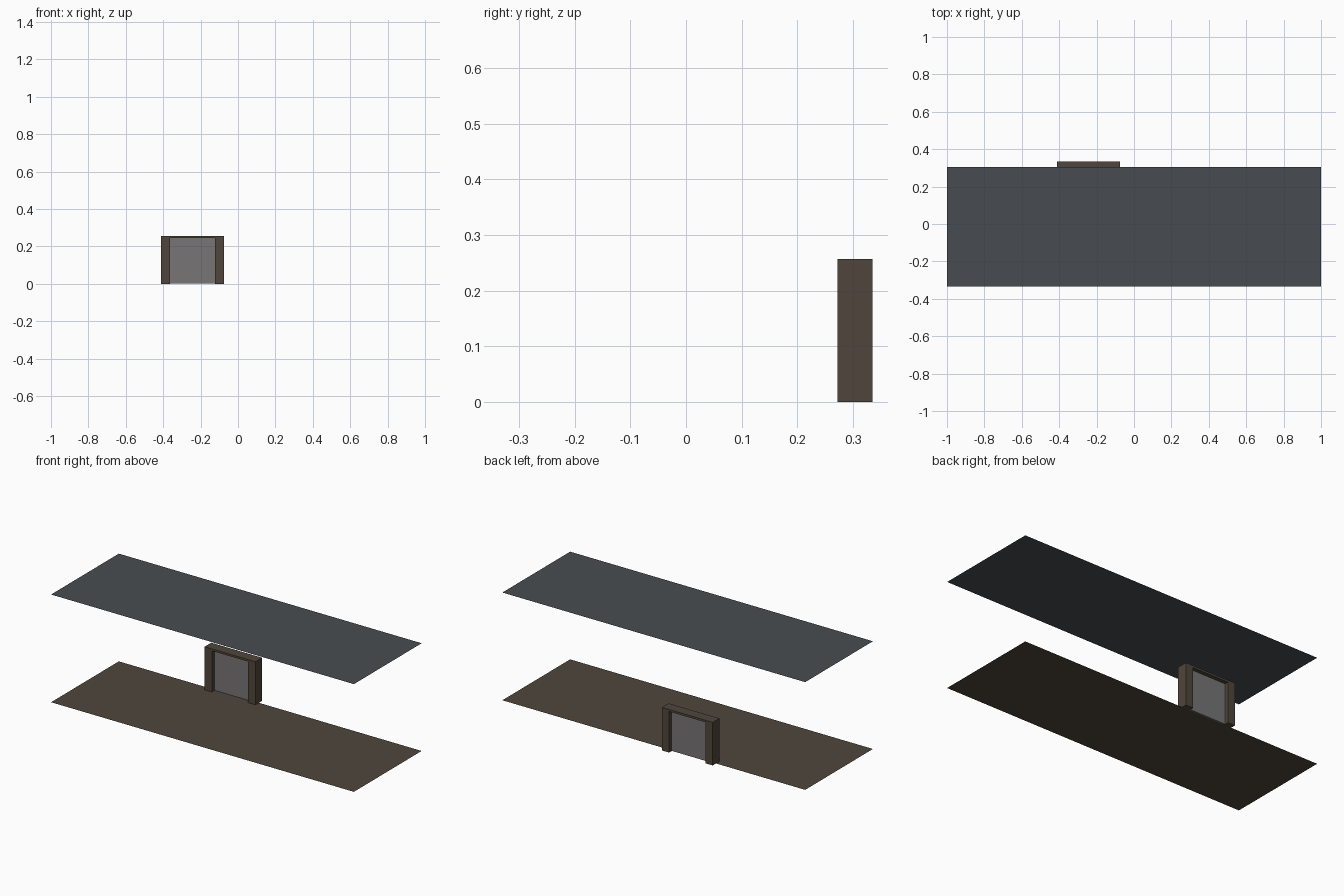
import bpy, bmesh

if "Cube" in bpy.data.objects:
    bpy.data.objects.remove(bpy.data.objects["Cube"])


def material(name, rgb):
    m = bpy.data.materials.new(name)
    m.diffuse_color = (*rgb, 1)
    m.use_nodes = True
    m.node_tree.nodes["Principled BSDF"].inputs["Base Color"].default_value = m.diffuse_color
    return m


brown = material("dark brown", (0.080, 0.061, 0.045))
slate = material("slate grey", (0.064, 0.073, 0.082))
grey = material("door grey", (0.185, 0.178, 0.180))


def finish(name, bm, mat):
    mesh = bpy.data.meshes.new(name)
    bm.to_mesh(mesh)
    bm.free()
    mesh.materials.append(mat)
    ob = bpy.data.objects.new(name, mesh)
    bpy.context.collection.objects.link(ob)
    return ob


def sheet(name, z, mat):
    bm = bmesh.new()
    pts = [(-1, -0.335), (1, -0.335), (1, 0.304), (-1, 0.304)]
    bm.faces.new([bm.verts.new((x, y, z)) for x, y in pts])
    finish(name, bm, mat)


def extrude_profile(name, pts, y0, y1, mat):
    """Extrude an x/z outline from y0 to y1."""
    bm = bmesh.new()
    face = bm.faces.new([bm.verts.new((x, y0, z)) for x, z in pts])
    geom = bmesh.ops.extrude_face_region(bm, geom=[face], use_keep_orig=True)["geom"]
    moved = [g for g in geom if isinstance(g, bmesh.types.BMVert)]
    bmesh.ops.translate(bm, verts=moved, vec=(0, y1 - y0, 0))
    bmesh.ops.recalc_face_normals(bm, faces=bm.faces)
    finish(name, bm, mat)


# Floor and ceiling sheets
sheet("floor", 0.0, brown)
sheet("ceiling", 0.643, slate)

# Door frame: two jambs joined by a thin header
L, R, T = -0.411, -0.075, 0.257
l, r, t = -0.363, -0.123, 0.245
extrude_profile("door_frame",
                [(L, 0), (l, 0), (l, t), (r, t), (r, 0), (R, 0), (R, T), (L, T)],
                0.272, 0.335, brown)

# Recessed door panel
extrude_profile("door_panel", [(l, 0.001), (r, 0.001), (r, t), (l, t)],
                0.296, 0.311, grey)
